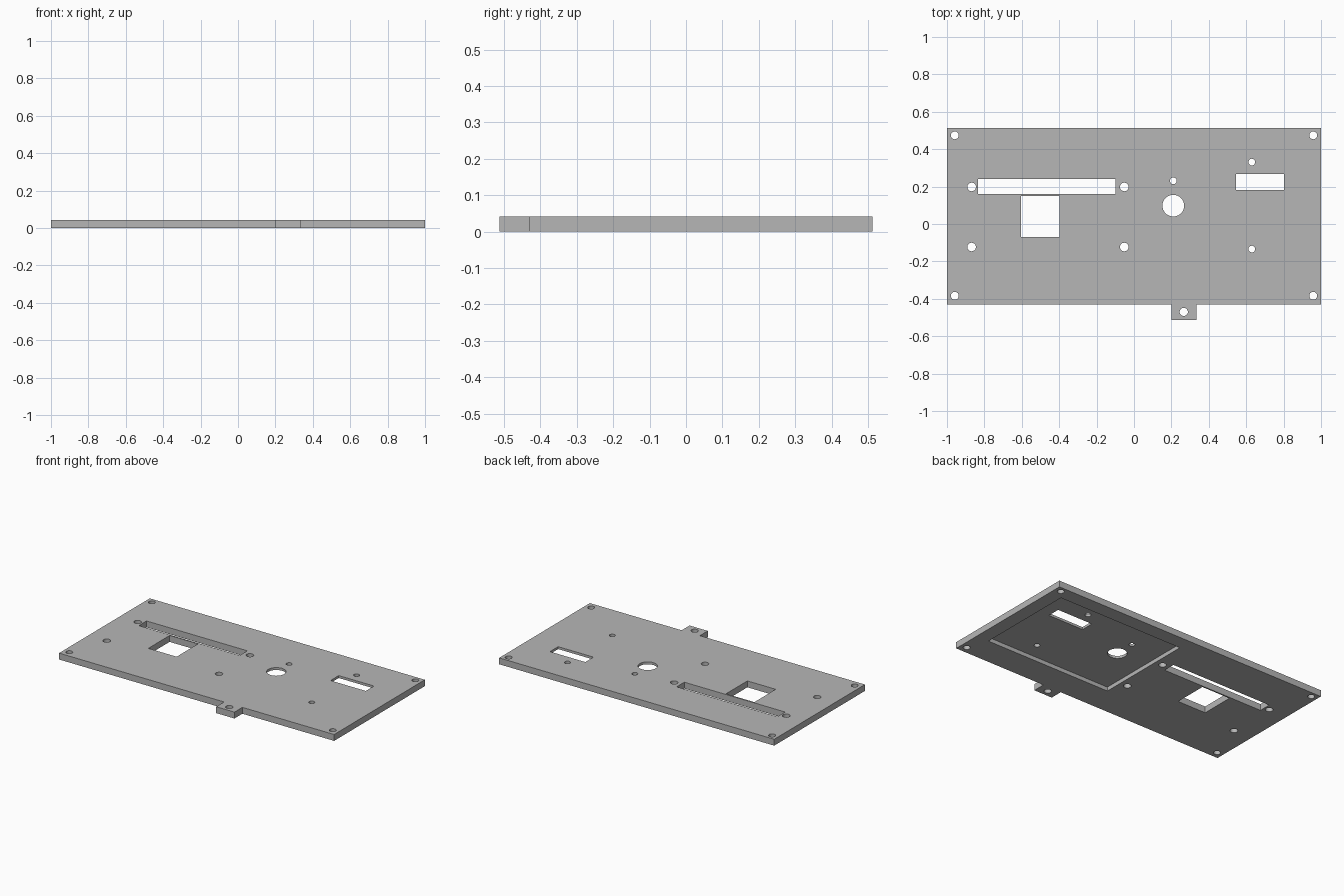
import bpy
import bmesh
from mathutils import Matrix, Vector

cube = bpy.data.objects.get("Cube")
if cube:
    bpy.data.objects.remove(cube, do_unlink=True)

THICK = 0.042
POCKET_DEPTH = 0.026
BACK, FRONT, TAB_FRONT = 0.512, -0.43, -0.512


def link(name, bm):
    mesh = bpy.data.meshes.new(name)
    bm.to_mesh(mesh)
    bm.free()
    obj = bpy.data.objects.new(name, mesh)
    bpy.context.collection.objects.link(obj)
    return obj


def add_box(bm, x0, x1, y0, y1, z0, z1):
    centre = Vector(((x0 + x1) / 2, (y0 + y1) / 2, (z0 + z1) / 2))
    size = Matrix.Diagonal((x1 - x0, y1 - y0, z1 - z0, 1))
    bmesh.ops.create_cube(bm, size=1, matrix=Matrix.Translation(centre) @ size)


def add_drill(bm, x, y, radius):
    bmesh.ops.create_cone(bm, cap_ends=True, segments=32, radius1=radius, radius2=radius,
                          depth=0.2, matrix=Matrix.Translation((x, y, THICK / 2)))


# Panel outline with the small front tab, extruded to thickness
outline = [(-1, FRONT), (0.2, FRONT), (0.2, TAB_FRONT), (0.333, TAB_FRONT),
           (0.333, FRONT), (1, FRONT), (1, BACK), (-1, BACK)]
bm = bmesh.new()
base = bm.faces.new([bm.verts.new((x, y, 0)) for x, y in outline])
top = bmesh.ops.extrude_face_region(bm, geom=[base])["geom"]
bmesh.ops.translate(bm, vec=(0, 0, THICK),
                    verts=[v for v in top if isinstance(v, bmesh.types.BMVert)])
bmesh.ops.recalc_face_normals(bm, faces=bm.faces)
panel = link("mounting_panel", bm)

# Shallow pocket in the underside
bm = bmesh.new()
add_box(bm, 0.0, 0.91, -0.243, 0.418, -0.1, POCKET_DEPTH)
pocket = link("pocket_cutter", bm)

# Windows through the panel: long slot, square opening, small slot
bm = bmesh.new()
for x0, x1, y0, y1 in [(-0.833, -0.1, 0.16, 0.24),
                       (-0.603, -0.397, -0.07, 0.151),
                       (0.546, 0.803, 0.181, 0.266)]:
    add_box(bm, x0, x1, y0, y1, -0.1, 0.1)

# Corner screw holes and the four holes around the long slot
for x in (-0.958, 0.958):
    for y in (-0.384, 0.474):
        add_drill(bm, x, y, 0.021)
for x in (-0.868, -0.052):
    for y in (-0.123, 0.198):
        add_drill(bm, x, y, 0.023)

# Shaft hole, its locating hole, small slot screws and tab hole
for x, y, radius in [(0.21, 0.098, 0.058), (0.21, 0.231, 0.018),
                     (0.63, 0.331, 0.018), (0.63, -0.134, 0.018),
                     (0.266, -0.47, 0.022)]:
    add_drill(bm, x, y, radius)
openings = link("openings_cutter", bm)

# Cut the pocket and openings, then keep only the finished panel
for cutter in (pocket, openings):
    cutter.hide_render = True
    mod = panel.modifiers.new(cutter.name, 'BOOLEAN')
    mod.operation = 'DIFFERENCE'
    mod.solver = 'EXACT'
    mod.object = cutter
bpy.context.view_layer.update()
evaluated = panel.evaluated_get(bpy.context.evaluated_depsgraph_get())
finished = bpy.data.meshes.new_from_object(evaluated)
panel.modifiers.clear()
panel.data = finished
for cutter in (pocket, openings):
    bpy.data.objects.remove(cutter, do_unlink=True)

# Plain grey finish
grey = bpy.data.materials.new("plain_grey")
grey.use_nodes = True
colour = (0.47, 0.47, 0.47, 1)
grey.diffuse_color = colour
grey.node_tree.nodes["Principled BSDF"].inputs["Base Color"].default_value = colour
panel.data.materials.clear()
panel.data.materials.append(grey)

# Smooth round hole walls while keeping the edges crisp
bpy.ops.object.select_all(action='DESELECT')
panel.select_set(True)
bpy.context.view_layer.objects.active = panel
bpy.ops.object.shade_smooth_by_angle(angle=0.52)
